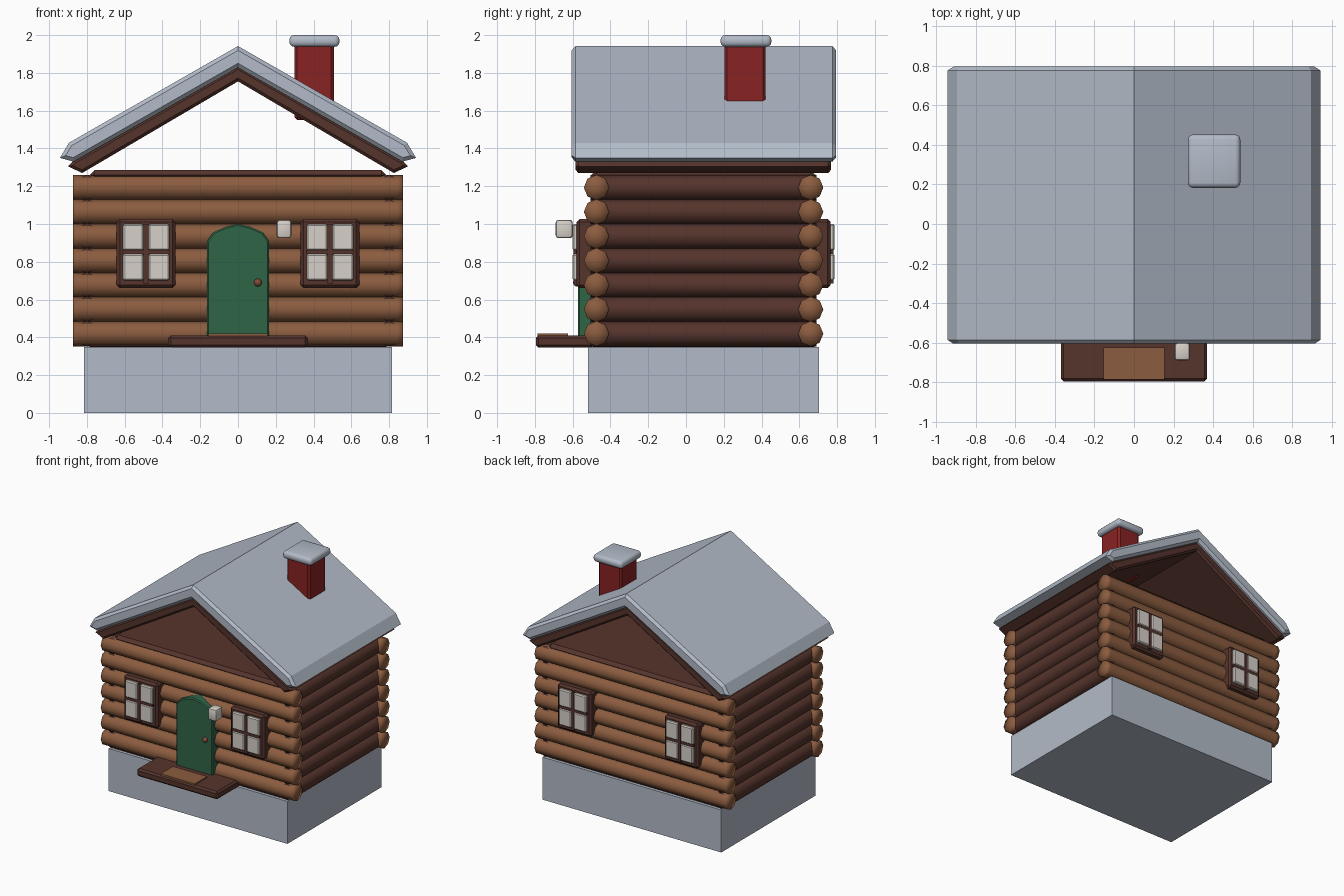
import bpy, bmesh, math
from mathutils import Matrix, Vector

cube = bpy.data.objects.get("Cube")
if cube:
    bpy.data.objects.remove(cube, do_unlink=True)


def material(name, rgb):
    m = bpy.data.materials.new(name)
    m.use_nodes = True
    m.diffuse_color = (*rgb, 1)
    node = next(n for n in m.node_tree.nodes if n.type == 'BSDF_PRINCIPLED')
    node.inputs["Base Color"].default_value = (*rgb, 1)
    return m


STONE = material("pale_grey", (0.45, 0.50, 0.58))
LOG = material("log_brown", (0.26, 0.108, 0.050))
DARK = material("dark_brown", (0.092, 0.034, 0.025))
GREEN = material("door_green", (0.028, 0.13, 0.063))
RED = material("brick_red", (0.25, 0.016, 0.016))
WHITE = material("warm_white", (0.68, 0.63, 0.58))
COPPER = material("copper", (0.22, 0.07, 0.04))

MID_Y = 0.093  # middle of the cabin body from front to back


def finish(bm, name, mat, smooth=None):
    """Turn a bmesh into an object; smooth is the sharp-edge angle in degrees."""
    bmesh.ops.recalc_face_normals(bm, faces=bm.faces[:])
    me = bpy.data.meshes.new(name)
    bm.to_mesh(me)
    bm.free()
    me.materials.append(mat)
    if smooth:
        for p in me.polygons:
            p.use_smooth = True
        me.set_sharp_from_angle(angle=math.radians(smooth))
    ob = bpy.data.objects.new(name, me)
    bpy.context.collection.objects.link(ob)
    return ob


def box(name, mat, xs, ys, zs, bevel=0, segments=1, smooth=None):
    lo, hi = Vector((xs[0], ys[0], zs[0])), Vector((xs[1], ys[1], zs[1]))
    bm = bmesh.new()
    bmesh.ops.create_cube(bm, size=1)
    for v in bm.verts:
        v.co = (lo + hi) / 2 + v.co * (hi - lo)
    if bevel:
        bmesh.ops.bevel(bm, geom=bm.edges[:], offset=bevel, segments=segments,
                        profile=0.5, affect='EDGES')
    return finish(bm, name, mat, smooth)


def prism(name, mat, half, y0, y1, bevel):
    """Mirror a half profile in x, extrude it along y and bevel the end caps."""
    pts = half + [(-x, z) for x, z in reversed(half) if x != 0]
    bm = bmesh.new()
    caps = [bm.faces.new([bm.verts.new((x, y, z)) for x, z in pts]) for y in (y0, y1)]
    a, b = [list(f.verts) for f in caps]
    n = len(pts)
    for i in range(n):
        j = (i + 1) % n
        bm.faces.new((a[i], a[j], b[j], b[i]))
    bmesh.ops.recalc_face_normals(bm, faces=bm.faces[:])
    rim = [e for f in caps for e in f.edges]
    bmesh.ops.bevel(bm, geom=rim, offset=bevel, segments=1, affect='EDGES')
    return finish(bm, name, mat)


def log_wall(name, mat, axis, length, centres):
    """Stacks of eight-sided logs with softly shaded ends."""
    bm = bmesh.new()
    turn = Matrix.Rotation(math.pi / 2, 4, 'Y' if axis == 'X' else 'X')
    for x, y in centres:
        for row in range(7):
            one = bmesh.new()
            bmesh.ops.create_cone(one, cap_ends=True, cap_tris=True, segments=8,
                                  radius1=0.067, radius2=0.067, depth=length)
            for s in (-1, 1):
                bmesh.ops.bisect_plane(one, geom=one.verts[:] + one.edges[:] + one.faces[:],
                                       plane_co=(0, 0, s * (length / 2 - 0.03)),
                                       plane_no=(0, 0, 1))
            place = Matrix.Translation((x, y, 0.419 + 0.129 * row))
            bmesh.ops.transform(one, matrix=place @ turn, verts=one.verts[:])
            tmp = bpy.data.meshes.new("tmp")
            one.to_mesh(tmp)
            one.free()
            bm.from_mesh(tmp)
            bpy.data.meshes.remove(tmp)
    return finish(bm, name, mat, 170)


# Foundation and cabin body
box("foundation", STONE, (-0.815, 0.815), (-0.52, 0.705), (0, 0.35))
box("cabin_core", DARK, (-0.79, 0.79), (-0.5, 0.685), (0.345, 0.37), 0.01)
box("cabin_body", DARK, (-0.78, 0.78), (-0.455, 0.64), (0.35, 1.22))
box("attic_floor", DARK, (-0.785, 0.785), (-0.5, 0.685), (1.235, 1.285), 0.025)

# Log walls
log_wall("front_and_back_logs", LOG, 'X', 1.746, [(0, -0.474), (0, 0.66)])
log_wall("side_logs", DARK, 'Y', 1.196, [(-0.8, MID_Y), (0.8, MID_Y)])

# Roof with an open gable
prism("roof_boards", DARK,
      [(0, 1.835), (-0.87, 1.335), (-0.9, 1.305), (-0.825, 1.27), (0, 1.755)],
      -0.585, 0.768, 0.015)
prism("roof_covering", STONE,
      [(0, 1.942), (-0.895, 1.43), (-0.943, 1.35), (-0.87, 1.33), (0, 1.828)],
      -0.605, 0.795, 0.02)

# Chimney
box("chimney_stack", RED, (0.298, 0.507), (0.203, 0.422), (1.55, 1.96), 0.015)
box("chimney_cap", STONE, (0.272, 0.537), (0.183, 0.452), (1.938, 2.0), 0.025, 3, 40)

# Arched door with knob
arch = [(0, 1.0), (-0.065, 0.985), (-0.13, 0.957), (-0.165, 0.91), (-0.165, 0.40)]
prism("door", GREEN, arch, -0.572, -0.47, 0.008)
bm = bmesh.new()
bmesh.ops.create_uvsphere(bm, u_segments=12, v_segments=8, radius=0.021,
                          matrix=Matrix.Translation((0.105, -0.577, 0.69)))
finish(bm, "door_knob", COPPER, 60)

# Doorstep, mat and lamp
box("doorstep", DARK, (-0.37, 0.37), (-0.795, -0.49), (0.345, 0.41), 0.014)
box("door_mat", LOG, (-0.155, 0.155), (-0.785, -0.625), (0.405, 0.42))
box("door_lamp", WHITE, (0.205, 0.283), (-0.69, -0.6), (0.925, 1.022), 0.015, 2, 40)


# Windows: a frame, a cross bar pair and four panes each
def window(name, cx, side):
    def ys(inner, outer):
        return sorted((MID_Y + side * inner, MID_Y + side * outer))
    box(name + "_frame", DARK, (cx - 0.155, cx + 0.155), ys(0.57, 0.672),
        (0.66, 1.027), 0.016)
    box(name + "_upright_bar", DARK, (cx - 0.012, cx + 0.012), ys(0.66, 0.688), (0.685, 1.0))
    box(name + "_cross_bar", DARK, (cx - 0.125, cx + 0.125), ys(0.66, 0.688), (0.84, 0.862))
    for sx in (-1, 1):
        for sz in (-1, 1):
            x, z = cx + sx * 0.068, 0.851 + sz * 0.079
            box(name + "_pane", WHITE, (x - 0.056, x + 0.056), ys(0.66, 0.694),
                (z - 0.07, z + 0.07), 0.008)


for label, side in (("front", -1), ("back", 1)):
    window(label + "_left_window", 0.487, side)
    window(label + "_right_window", -0.487, side)
